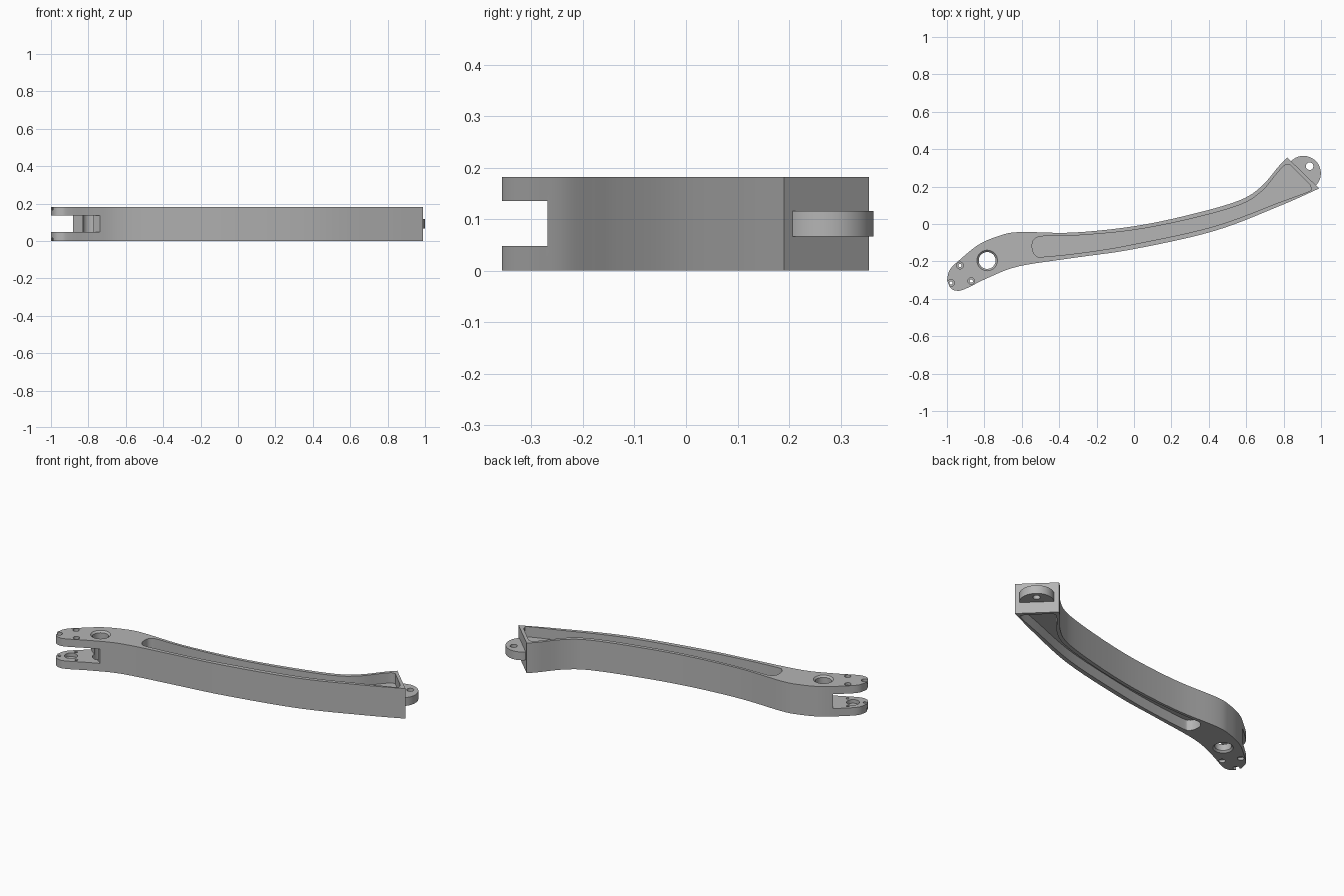
import bpy, bmesh
from mathutils import Vector, Matrix

old = bpy.data.objects.get("Cube")
if old:
    bpy.data.objects.remove(old)

HEIGHT = 0.182
MID = HEIGHT / 2
grey = bpy.data.materials.new("satin_grey")
grey.use_nodes = True
grey.diffuse_color = (0.46, 0.46, 0.46, 1)
grey.node_tree.nodes["Principled BSDF"].inputs["Base Color"].default_value = (0.46, 0.46, 0.46, 1)


def finish(name, bm):
    bmesh.ops.recalc_face_normals(bm, faces=bm.faces)
    mesh = bpy.data.meshes.new(name)
    bm.to_mesh(mesh)
    bm.free()
    mesh.materials.append(grey)
    obj = bpy.data.objects.new(name, mesh)
    bpy.context.collection.objects.link(obj)
    return obj


def spline(points, steps=6):
    """Catmull-Rom curve through an open run of points."""
    p = [Vector(q) for q in points]
    p = [2 * p[0] - p[1]] + p + [2 * p[-1] - p[-2]]
    out = []
    for a, b, c, d in zip(p, p[1:], p[2:], p[3:]):
        for i in range(steps):
            t = i / steps
            out.append(0.5 * (2 * b + (c - a) * t + (2 * a - 5 * b + 4 * c - d) * t * t
                              + (3 * b - a - 3 * c + d) * t ** 3))
    return out + [p[-2]]


def prism(name, outline, z0, z1):
    bm = bmesh.new()
    face = bm.faces.new([bm.verts.new((x, y, z0)) for x, y in outline])
    top = bmesh.ops.extrude_face_region(bm, geom=[face])["geom"]
    bmesh.ops.translate(bm, vec=(0, 0, z1 - z0),
                        verts=[v for v in top if isinstance(v, bmesh.types.BMVert)])
    return finish(name, bm)


def disc(name, centre, z0, z1, r0, r1=None, sides=48):
    bm = bmesh.new()
    place = Matrix.Translation((centre[0], centre[1], (z0 + z1) / 2))
    bmesh.ops.create_cone(bm, cap_ends=True, segments=sides, radius1=r0,
                          radius2=r0 if r1 is None else r1, depth=z1 - z0, matrix=place)
    return finish(name, bm)


def cut(target, cutter):
    mod = target.modifiers.new("cut", "BOOLEAN")
    mod.operation, mod.solver, mod.object = "DIFFERENCE", "EXACT", cutter
    bpy.context.view_layer.update()
    graph = bpy.context.evaluated_depsgraph_get()
    mesh = bpy.data.meshes.new_from_object(target.evaluated_get(graph))
    target.modifiers.clear()
    target.data = mesh
    bpy.data.objects.remove(cutter)


# Curved arm body: back edge, square end, front edge, rounded tip
back = [(-1.0, -0.30), (-0.985, -0.245), (-0.93, -0.19), (-0.83, -0.11), (-0.72, -0.063),
        (-0.61, -0.043), (-0.33, -0.046), (0, -0.012), (0.3, 0.05), (0.56, 0.125),
        (0.68, 0.20), (0.775, 0.31), (0.82, 0.355)]
front = [(0.99, 0.19), (0.78, 0.097), (0.43, -0.037), (0, -0.134), (-0.3, -0.178),
         (-0.61, -0.225), (-0.77, -0.283), (-0.90, -0.346), (-0.945, -0.357),
         (-0.98, -0.343), (-1.0, -0.30)]
body = prism("arm_body", spline(back) + spline(front)[:-1], 0, HEIGHT)

# Lightening pockets above and below a central web
pocket = (spline([(-0.51, -0.066), (-0.29, -0.06), (0, -0.032), (0.3, 0.027), (0.56, 0.10),
                  (0.68, 0.172), (0.76, 0.265), (0.805, 0.313), (0.832, 0.318)])
          + spline([(0.94, 0.212), (0.945, 0.195), (0.935, 0.175), (0.78, 0.117), (0.43, -0.012),
                    (0, -0.108), (-0.25, -0.15), (-0.48, -0.175), (-0.525, -0.168),
                    (-0.543, -0.135), (-0.54, -0.09), (-0.51, -0.066)])[:-1])
for z0, z1 in ((-0.1, 0.062), (HEIGHT - 0.062, 0.3)):
    cut(body, prism("pocket_cutter", pocket, z0, z1))

# Fork slot with a slanted inner wall
slot = [(-0.59, -0.39), (-1.025, -0.03), (-1.3, -0.3), (-0.9, -0.7)]
cut(body, prism("slot_cutter", slot, 0.048, 0.135))

# Large chamfered through hole
hole = (-0.785, -0.195)
cut(body, disc("hole_cutter", hole, -0.1, 0.3, 0.045))
cut(body, disc("chamfer_cutter", hole, -0.01, 0.01, 0.065, 0.045))
cut(body, disc("chamfer_cutter", hole, HEIGHT - 0.01, HEIGHT + 0.01, 0.045, 0.065))

# Pin seat inside the fork, with three counterbored screw holes around it
cut(body, disc("seat_cutter", (-0.925, -0.278), 0.026, 0.157, 0.036))
for spot in ((-0.978, -0.315), (-0.87, -0.305), (-0.93, -0.222)):
    cut(body, disc("screw_cutter", spot, -0.1, 0.3, 0.009, sides=20))
    for z in (0, HEIGHT):
        cut(body, disc("counterbore_cutter", spot, z - 0.016, z + 0.016, 0.018, sides=24))

# Rounded lug with an offset eye on the square end
lug = disc("end_lug", (0.906, 0.271), MID - 0.025, MID + 0.025, 0.093, sides=64)
cut(lug, disc("eye_cutter", (0.939, 0.309), -0.1, 0.3, 0.02, sides=32))

# Smooth curved walls, sharp edges
bpy.ops.object.select_all(action="DESELECT")
for obj in (body, lug):
    obj.select_set(True)
bpy.context.view_layer.objects.active = body
bpy.ops.object.shade_smooth_by_angle(angle=0.5)
